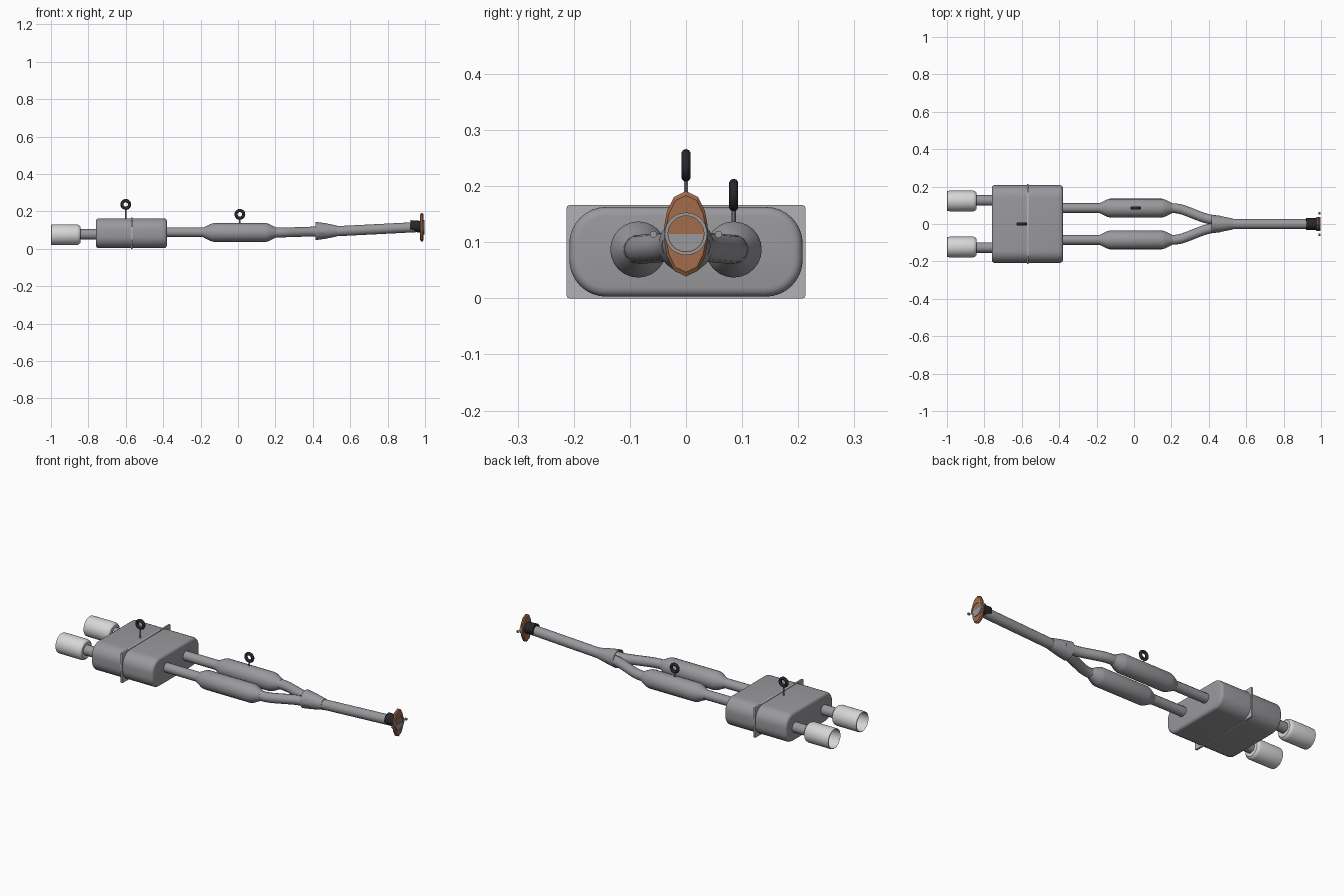
import bpy, bmesh, math
from mathutils import Vector, Matrix

if "Cube" in bpy.data.objects:
    bpy.data.objects.remove(bpy.data.objects["Cube"])


def material(name, r, g, b):
    m = bpy.data.materials.new(name)
    m.use_nodes = True
    m.diffuse_color = (r, g, b, 1)
    m.node_tree.nodes["Principled BSDF"].inputs["Base Color"].default_value = (r, g, b, 1)
    return m


STEEL = material("steel grey", 0.32, 0.32, 0.34)
SEAM = material("pale steel", 0.45, 0.45, 0.46)
POLISHED = material("polished silver", 0.68, 0.68, 0.68)
COPPER = material("copper brown", 0.36, 0.15, 0.07)
RUBBER = material("black rubber", 0.02, 0.02, 0.025)


def finish(obj, mat, angle=35):
    obj.data.materials.append(mat)
    bpy.ops.object.select_all(action="DESELECT")
    obj.select_set(True)
    bpy.context.view_layer.objects.active = obj
    bpy.ops.object.shade_smooth_by_angle(angle=math.radians(angle))
    return obj


def from_bmesh(name, bm, mat, angle=35):
    bmesh.ops.recalc_face_normals(bm, faces=bm.faces[:])
    mesh = bpy.data.meshes.new(name)
    bm.to_mesh(mesh)
    bm.free()
    obj = bpy.data.objects.new(name, mesh)
    bpy.context.collection.objects.link(obj)
    return finish(obj, mat, angle)


def loft(name, rings, mat, closed=False, angle=35):
    """Skin a list of equal-length rings; cap the ends unless it closes on itself."""
    bm = bmesh.new()
    loops = [[bm.verts.new(p) for p in ring] for ring in rings]
    n = len(loops[0])
    pairs = list(zip(loops, loops[1:])) + ([(loops[-1], loops[0])] if closed else [])
    for a, b in pairs:
        for i in range(n):
            j = (i + 1) % n
            bm.faces.new((a[i], a[j], b[j], b[i]))
    if not closed:
        bm.faces.new(loops[0])
        bm.faces.new(loops[-1])
    return from_bmesh(name, bm, mat, angle)


def lathe(name, profile, y, z, mat, sides=24, closed=False):
    """Turn (x, radius) points around an axis along x."""
    turns = [2 * math.pi * i / sides for i in range(sides)]
    rings = [[(x, y + r * math.cos(t), z + r * math.sin(t)) for t in turns]
             for x, r in profile]
    return loft(name, rings, mat, closed)


def rod(name, start, end, radius, mat, sides=20):
    a, b = Vector(start), Vector(end)
    bm = bmesh.new()
    place = Matrix.Translation((a + b) / 2) @ (b - a).to_track_quat("Z", "Y").to_matrix().to_4x4()
    bmesh.ops.create_cone(bm, cap_ends=True, segments=sides, radius1=radius,
                          radius2=radius, depth=(b - a).length, matrix=place)
    return from_bmesh(name, bm, mat)


def pipe(name, points, radius, mat):
    """Round tube along a poly path with softened bends."""
    curve = bpy.data.curves.new(name, "CURVE")
    curve.dimensions = "3D"
    curve.bevel_depth = radius
    curve.bevel_resolution = 4
    curve.use_fill_caps = True
    path = [Vector(points[0])]
    for a, b, c in zip(points, points[1:], points[2:]):
        a, b, c = Vector(a), Vector(b), Vector(c)
        p, q = b + (a - b).normalized() * 0.04, b + (c - b).normalized() * 0.04
        for k in range(6):
            t = k / 5
            path.append(p * (1 - t) ** 2 + b * 2 * t * (1 - t) + q * t * t)
    path.append(Vector(points[-1]))
    spline = curve.splines.new("POLY")
    spline.points.add(len(path) - 1)
    for point, co in zip(spline.points, path):
        point.co = (*co, 1)
    obj = bpy.data.objects.new(name, curve)
    bpy.context.collection.objects.link(obj)
    bpy.ops.object.select_all(action="DESELECT")
    obj.select_set(True)
    bpy.context.view_layer.objects.active = obj
    bpy.ops.object.convert(target="MESH")
    return finish(bpy.context.object, mat)


def rounded_rect(x, half_y, half_z, radius, z, steps=8):
    ring = []
    for corner, (sy, sz) in enumerate(((1, 1), (-1, 1), (-1, -1), (1, -1))):
        for k in range(steps + 1):
            t = math.pi / 2 * (corner + k / steps)
            ring.append((x, sy * (half_y - radius) + radius * math.cos(t),
                         z + sz * (half_z - radius) + radius * math.sin(t)))
    return ring


# Muffler body with rounded ends
body = []
for x_end, sign in ((-0.76, 1), (-0.38, -1)):
    edge = []
    for k in range(5):
        t = math.pi / 2 * k / 4
        inset = 0.016 * (1 - math.sin(t))
        edge.append(rounded_rect(x_end + sign * 0.016 * (1 - math.cos(t)),
                                 0.208 - inset, 0.08 - inset, 0.066 - inset, 0.083))
    body += edge if sign > 0 else edge[::-1]
loft("muffler_body", body, STEEL)

# Welded seam plate around the muffler
loft("muffler_seam", [rounded_rect(x, 0.213, 0.083, 0.005, 0.083, 2)
                      for x in (-0.573, -0.563)], SEAM)

# Paired pipes, resonators and tips
for side, s in (("left", 1), ("right", -1)):
    lathe(side + "_tip", [(-1, 0.051), (-0.998, 0.054), (-0.985, 0.055), (-0.86, 0.055),
                          (-0.85, 0.052), (-0.843, 0.044), (-0.843, 0.024), (-0.85, 0.024),
                          (-0.853, 0.04), (-0.865, 0.05)], s * 0.123, 0.075,
          POLISHED, 32, True)
    rod(side + "_outlet_pipe", (-0.86, s * 0.126, 0.078), (-0.75, s * 0.126, 0.078),
        0.028, STEEL)
    pipe(side + "_mid_pipe", [(-0.39, s * 0.085, 0.089), (0.24, s * 0.085, 0.087),
                              (0.39, s * 0.026, 0.092), (0.46, s * 0.018, 0.094)],
         0.026, STEEL)
    lathe(side + "_resonator", [(-0.185, 0.026), (-0.175, 0.031), (-0.145, 0.046),
                                (-0.13, 0.05), (0.15, 0.05), (0.165, 0.046),
                                (0.195, 0.031), (0.205, 0.026)], s * 0.085, 0.087, STEEL)
    # Flange stud
    rod(side + "_stud", (0.987, s * 0.058, 0.114), (0.998, s * 0.058, 0.114),
        0.0065, STEEL, 10)

# Flared collector, hollow at its wide end
lathe("collector", [(0.415, 0.049), (0.47, 0.041), (0.53, 0.029), (0.53, 0.022),
                    (0.47, 0.036), (0.415, 0.045)], 0, 0.095, STEEL, 24, True)

# Front pipe, rising to the flange, with a dark heat sleeve
rod("front_pipe", (0.49, 0, 0.092), (0.98, 0, 0.117), 0.027, STEEL)
rod("heat_sleeve", (0.92, 0, 0.122), (0.98, 0, 0.118), 0.031, RUBBER)

# Elongated mounting flange with chamfered faces
quarter = [(0.038, 0.018), (0.034, 0.04), (0.021, 0.066)]
outline = (quarter + [(0, 0.076)] + [(-y, z) for y, z in quarter[::-1]]
           + [(-y, -z) for y, z in quarter] + [(0, -0.076)]
           + [(y, -z) for y, z in quarter[::-1]])
loft("flange", [[(x, y * k, 0.115 + z * k) for y, z in outline]
                for x, k in ((0.974, 0.9), (0.979, 1), (0.987, 1), (0.992, 0.9))],
     COPPER, angle=15)
lathe("flange_collar", [(0.985, 0.038), (0.996, 0.038), (0.996, 0.032), (0.985, 0.032)],
      0, 0.115, STEEL, 28, True)

# Lower half of the pipe mouth
mouth = [(0.031 * math.cos(math.pi * (1 + i / 12)),
          0.115 + 0.031 * math.sin(math.pi * (1 + i / 12))) for i in range(13)]
loft("pipe_mouth", [[(x, y, z) for y, z in mouth] for x in (0.988, 0.994)], STEEL)

# Rubber hangers on steel rods
for label, x, y, base, center in (("muffler", -0.6, 0, 0.155, 0.237),
                                  ("resonator", 0.01, 0.085, 0.13, 0.184)):
    rod(label + "_hanger_rod", (x, y, base), (x, y, center - 0.02), 0.004, STEEL, 10)
    bpy.ops.mesh.primitive_torus_add(major_radius=0.0205, minor_radius=0.0085,
                                     major_segments=24, minor_segments=10,
                                     location=(x, y, center), rotation=(math.pi / 2, 0, 0))
    ring = bpy.context.object
    ring.name = label + "_hanger_ring"
    finish(ring, RUBBER, 60)
